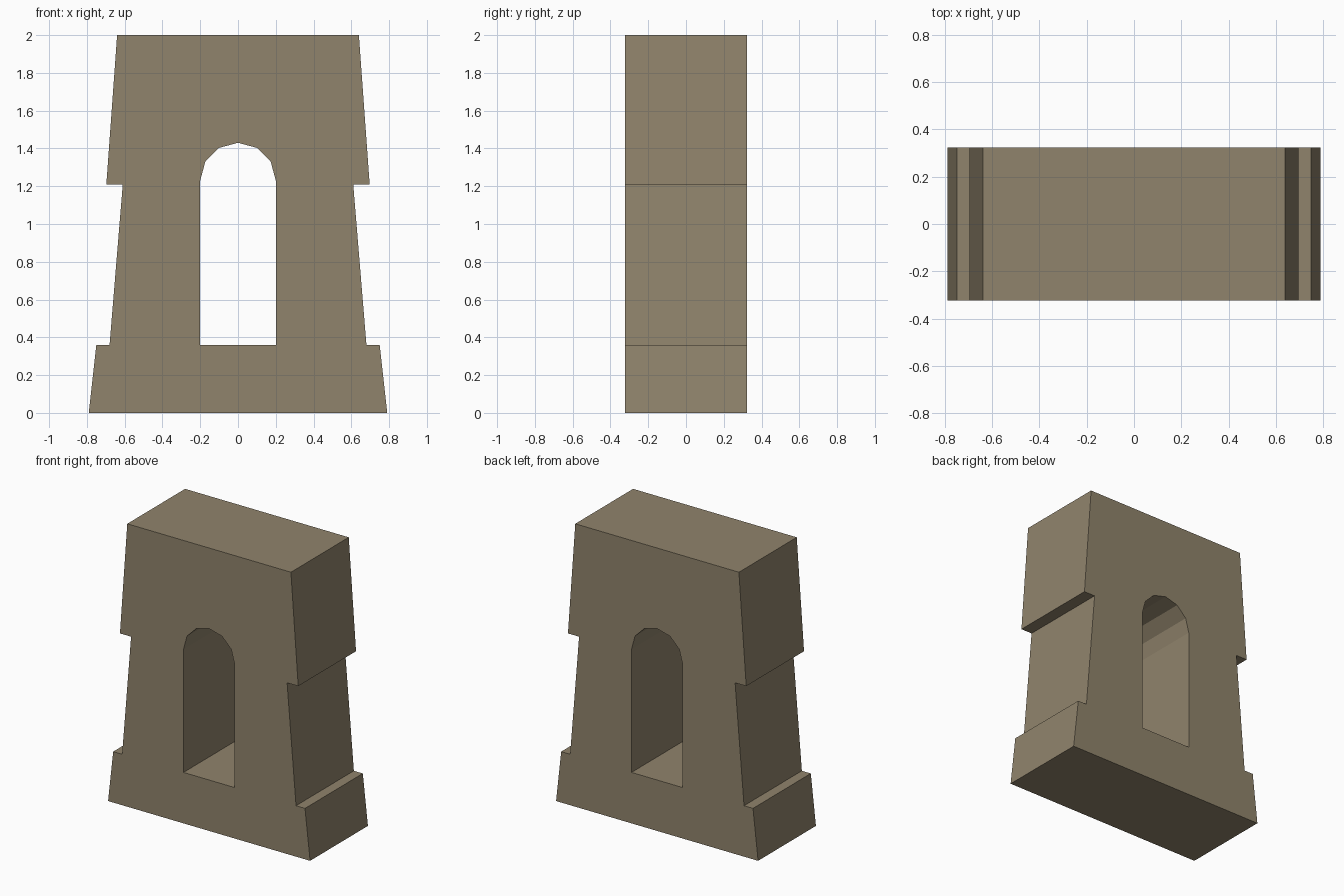
import bpy, bmesh
from math import sin, cos, pi

if "Cube" in bpy.data.objects:
    bpy.data.objects.remove(bpy.data.objects["Cube"])


def prism(name, outline, depth):
    """Extrude an (x, z) outline along y, centred on y = 0."""
    bm = bmesh.new()
    face = bm.faces.new([bm.verts.new((x, -depth / 2, z)) for x, z in outline])
    ext = bmesh.ops.extrude_face_region(bm, geom=[face])
    verts = [v for v in ext["geom"] if isinstance(v, bmesh.types.BMVert)]
    bmesh.ops.translate(bm, vec=(0, depth, 0), verts=verts)
    bmesh.ops.recalc_face_normals(bm, faces=bm.faces)
    mesh = bpy.data.meshes.new(name)
    bm.to_mesh(mesh)
    bm.free()
    obj = bpy.data.objects.new(name, mesh)
    bpy.context.collection.objects.link(obj)
    return obj


# Stone wall: stepped, tapering sides mirrored about x = 0
right = [(0.79, 0), (0.75, 0.36), (0.68, 0.36),
         (0.61, 1.21), (0.697, 1.21), (0.64, 2.0)]
left = [(-x, z) for x, z in reversed(right)]
wall = prism("stone_wall", right + left, 0.646)

# Arched window: six-segment half round above a flat sill
radius, spring, sill = 0.2, 1.23, 0.36
arch = [(radius * cos(i * pi / 6), spring + radius * sin(i * pi / 6)) for i in range(7)]
cutter = prism("window_cutter", [(-radius, sill), (radius, sill)] + arch, 1.0)
cutter.hide_render = True
cutter.hide_set(True)

cut = wall.modifiers.new("window_opening", "BOOLEAN")
cut.operation = "DIFFERENCE"
cut.solver = "EXACT"
cut.object = cutter

# Stone colour
stone = bpy.data.materials.new("stone")
stone.diffuse_color = (0.28, 0.23, 0.15, 1)
stone.use_nodes = True
stone.node_tree.nodes["Principled BSDF"].inputs["Base Color"].default_value = stone.diffuse_color
wall.data.materials.append(stone)
